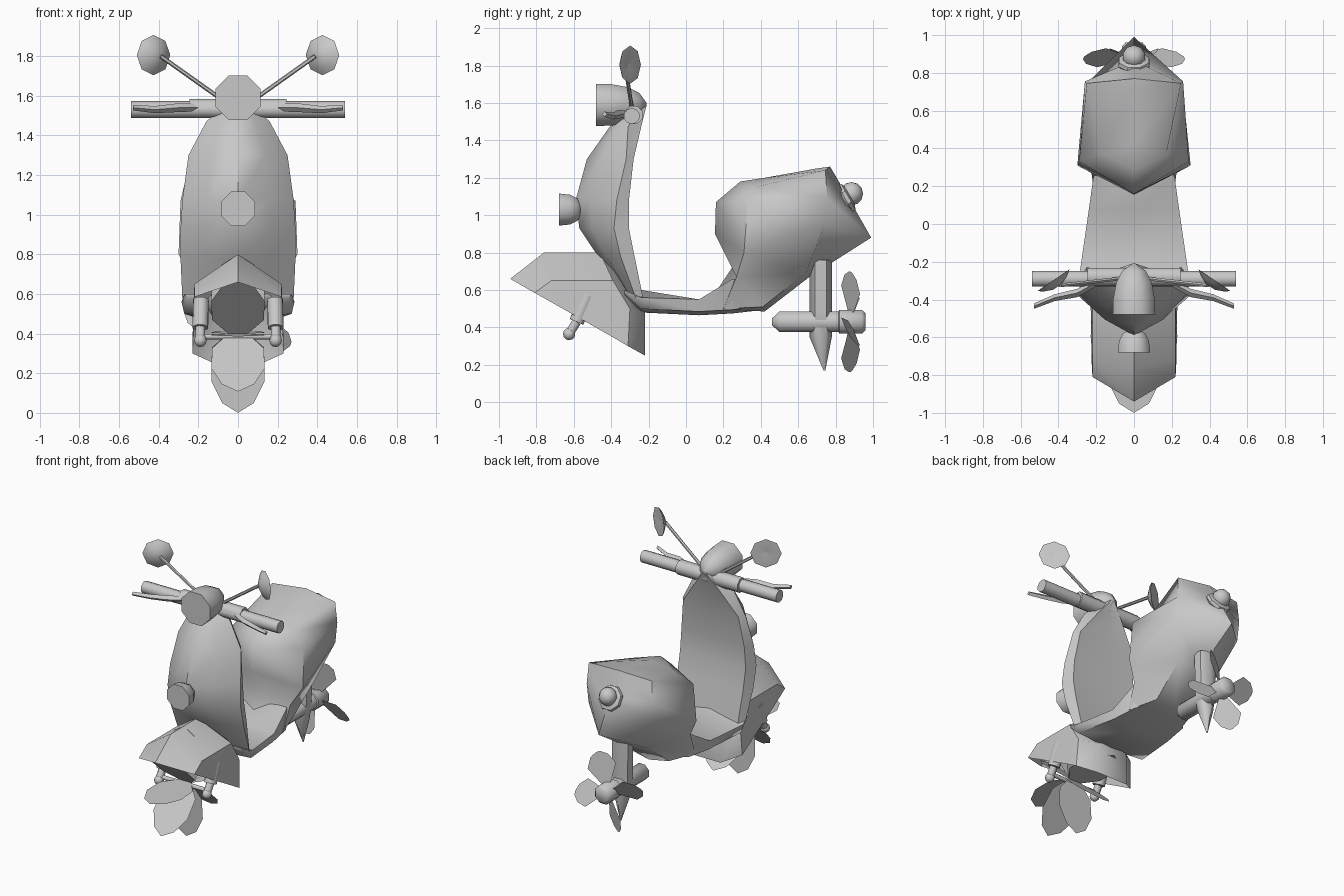
import bpy, bmesh, math
from mathutils import Vector, Matrix

if "Cube" in bpy.data.objects:
    bpy.data.objects.remove(bpy.data.objects["Cube"])

grey = bpy.data.materials.new("plain grey")
grey.diffuse_color = (0.58, 0.58, 0.58, 1)
grey.use_nodes = True
grey.node_tree.nodes["Principled BSDF"].inputs["Base Color"].default_value = grey.diffuse_color


def finish(name, bm, angle=40):
    bmesh.ops.remove_doubles(bm, verts=bm.verts, dist=0.0005)
    bmesh.ops.recalc_face_normals(bm, faces=bm.faces)
    me = bpy.data.meshes.new(name)
    bm.to_mesh(me)
    bm.free()
    me.materials.append(grey)
    ob = bpy.data.objects.new(name, me)
    bpy.context.collection.objects.link(ob)
    bpy.ops.object.select_all(action='DESELECT')
    ob.select_set(True)
    bpy.context.view_layer.objects.active = ob
    bpy.ops.object.shade_smooth_by_angle(angle=math.radians(angle))
    return ob


def loft(name, sections, closed=True, caps=(True, True), angle=40):
    """Skin a list of equal-length point sections."""
    bm = bmesh.new()
    rows = [[bm.verts.new(p) for p in s] for s in sections]
    n = len(rows[0])
    for a, b in zip(rows, rows[1:]):
        for i in range(n if closed else n - 1):
            j = (i + 1) % n
            bm.faces.new((a[i], a[j], b[j], b[i]))
    if caps[0]:
        bm.faces.new(rows[0])
    if caps[1]:
        bm.faces.new(rows[-1])
    return finish(name, bm, angle)


def ring(half):
    """Mirror a half section whose ends lie on x = 0."""
    return list(half) + [(-x, y, z) for x, y, z in half[-2:0:-1]]


def lathe(name, start, direction, profile, sides=8, angle=40, turn=0.5):
    """Revolve (distance, radius) pairs about an axis."""
    q = Vector(direction).to_track_quat('Z', 'Y')
    secs = []
    for d, r in profile:
        secs.append([Vector(start) + q @ Vector((r * math.cos(t), r * math.sin(t), d))
                     for t in (2 * math.pi * (i + turn) / sides for i in range(sides))])
    return loft(name, secs, angle=angle)


def rod(name, a, b, r, sides=8):
    v = Vector(b) - Vector(a)
    return lathe(name, a, v, [(0, r), (v.length, r)], sides, 50)


def ball(name, c, r):
    bm = bmesh.new()
    bmesh.ops.create_uvsphere(bm, u_segments=10, v_segments=6, radius=r,
                              matrix=Matrix.Translation(c))
    return finish(name, bm, 60)


def blade(name, outline, matrix):
    """Flat petal: outline of (half width, radius), base first, tip last."""
    pts = [(w, 0, r) for w, r in outline] + [(-w, 0, r) for w, r in outline[-2::-1]]
    bm = bmesh.new()
    bm.faces.new([bm.verts.new(matrix @ Vector(p)) for p in pts])
    return finish(name, bm)


# Leg shield: height, ridge y, side x, side y, rear edge x, rear edge y
shield = []
for z, f, x, y, rx, ry in [(0.56, -0.31, 0.28, -0.27, 0.25, -0.23),
                           (0.78, -0.47, 0.29, -0.35, 0.26, -0.275),
                           (0.93, -0.57, 0.29, -0.385, 0.26, -0.305),
                           (1.08, -0.59, 0.28, -0.37, 0.25, -0.305),
                           (1.30, -0.53, 0.25, -0.32, 0.22, -0.28),
                           (1.47, -0.41, 0.16, -0.31, 0.10, -0.24),
                           (1.59, -0.30, 0.03, -0.26, 0.008, -0.21)]:
    shield.append(ring([(0, f, z), (x * 0.55, f * 0.62 + y * 0.38, z), (x, y, z),
                        (rx, ry, z), (0, ry - 0.01, z)]))
loft("leg_shield", shield, angle=52)

# Floor board: y, half width, top centre, top edge, bottom
floor = []
for y, x, tc, te, b in [(-0.33, 0.27, 0.60, 0.60, 0.56), (-0.24, 0.285, 0.60, 0.56, 0.48),
                        (0.07, 0.24, 0.55, 0.55, 0.465), (0.25, 0.215, 0.66, 0.66, 0.475),
                        (0.38, 0.12, 0.64, 0.60, 0.49)]:
    floor.append(ring([(0, y, tc), (x, y, te), (x * 0.95, y, b + 0.02), (0, y, b)]))
loft("floor_board", floor, angle=60)

# Rear body and seat, rings from the seat spine down to the belly
body = [[(0, 0.29, 1.18), (0, 0.42, 1.20), (0, 0.70, 1.25), (0, 0.77, 1.26)],
        [(0, 0.29, 1.18), (0.17, 0.37, 1.15), (0.25, 0.745, 1.24), (0, 0.77, 1.26)],
        [(0, 0.16, 1.07), (0.29, 0.33, 1.07), (0.26, 0.755, 1.09), (0, 0.865, 1.10)],
        [(0, 0.155, 0.90), (0.30, 0.31, 0.80), (0.255, 0.74, 0.95), (0, 0.99, 0.88)],
        [(0, 0.26, 0.74), (0.225, 0.27, 0.67), (0.16, 0.64, 0.69), (0, 0.66, 0.67)],
        [(0, 0.12, 0.53), (0.215, 0.20, 0.50), (0.15, 0.41, 0.51), (0, 0.42, 0.485)]]
loft("rear_body", [ring(h) for h in body], caps=(False, True), angle=58)

# Front fender: open shell of hem, shoulder and ridge, narrowing at the back
fender = []
for hem, sh, rid in [((0.22, -0.81, 0.585), (0.22, -0.81, 0.585), (0, -0.94, 0.66)),
                     ((0.225, -0.72, 0.535), (0.22, -0.72, 0.65), (0, -0.76, 0.80)),
                     ((0.23, -0.39, 0.347), (0.22, -0.39, 0.65), (0, -0.46, 0.80)),
                     ((0.23, -0.31, 0.30), (0.22, -0.30, 0.50), (0, -0.32, 0.70)),
                     ((0.12, -0.22, 0.25), (0.12, -0.22, 0.47), (0, -0.22, 0.52))]:
    m = lambda p: (-p[0], p[1], p[2])
    fender.append([hem, sh, rid, m(sh), m(hem)])
loft("front_fender", fender, closed=False, caps=(False, True), angle=42)

# Front paddle wheel of eight petals on a cross axle
petal = [(0.05, 0.0), (0.13, 0.10), (0.135, 0.24), (0.08, 0.35), (0, 0.40)]
for k in range(8):
    a = math.radians(182 + 45 * k)
    blade("paddle_blade", petal, Matrix.Translation((0, -0.6, 0.4)) @
          Matrix.Rotation(a - math.pi / 2, 4, 'X'))
rod("paddle_axle", (-0.18, -0.61, 0.385), (0.18, -0.61, 0.385), 0.015)

# Headlight and lower lamp
lathe("headlight", (0, -0.48, 1.59), (0, 1, 0),
      [(0, 0.122), (0.08, 0.12), (0.17, 0.102), (0.23, 0.07), (0.27, 0.01)], angle=50)
lathe("front_lamp", (0, -0.68, 1.03), (0, 1, 0),
      [(0, 0.093), (0.06, 0.086), (0.10, 0.065), (0.125, 0.02)], angle=50)

# Handlebar
rod("handlebar", (-0.54, -0.29, 1.53), (0.54, -0.29, 1.53), 0.043, 10)
rod("handlebar_clamp", (-0.245, -0.28, 1.535), (0.245, -0.28, 1.535), 0.052)

for s in (-1, 1):
    # Brake lever as a tapered strip
    lever = []
    for x, y, z, w in [(0.2, -0.31, 1.54, 0.02), (0.30, -0.365, 1.54, 0.022),
                       (0.42, -0.39, 1.53, 0.018), (0.53, -0.435, 1.54, 0.014)]:
        lever.append([(s * x, y - w, z), (s * x, y, z + w), (s * x, y + w, z), (s * x, y, z - w)])
    loft("brake_lever", lever)
    # Mirror on a thin stem, dished towards the rider
    rod("mirror_stem", (s * 0.08, -0.29, 1.58), (s * 0.39, -0.325, 1.80), 0.011, 6)
    lathe("mirror", (s * 0.415, -0.315, 1.805), (s * 0.56, 0.83, 0),
          [(-0.02, 0.03), (0.0, 0.075), (0.02, 0.102), (0.021, 0.095), (0.005, 0.002)], turn=0)
    # Fork leg with a ball foot
    top, mid, foot = (s * 0.187, -0.525, 0.57), (s * 0.19, -0.585, 0.43), (s * 0.19, -0.625, 0.365)
    rod("fork_leg", top, mid, 0.042)
    rod("fork_foot", mid, foot, 0.026)
    ball("fork_ball", foot, 0.033)

# Tail lamp
aim = Vector((0, 0.87, 0.49))
lathe("tail_lamp_rim", (0, 0.85, 1.09), aim, [(-0.04, 0.06), (0.0, 0.09), (0.02, 0.085), (0.03, 0.06)])
ball("tail_lamp", (0, 0.885, 1.115), 0.062)

# Drive leg ending in a pointed skeg
leg = []
for y0, y1, w, z in [(0.66, 0.78, 0.065, 0.76), (0.66, 0.78, 0.06, 0.48),
                     (0.66, 0.78, 0.045, 0.35), (0.735, 0.745, 0.003, 0.17)]:
    d = (y1 - y0) * 0.25
    leg.append(ring([(0, y0, z), (w, y0 + d, z), (w, y1 - d, z), (0, y1, z)]))
loft("drive_leg", leg, angle=60)

# Motor pod and propeller hub
lathe("motor_pod", (0, 0.46, 0.43), (0, 1, 0),
      [(0, 0.02), (0.04, 0.06), (0.34, 0.06), (0.36, 0.06), (0.37, 0.045)], angle=50)
lathe("propeller_hub", (0, 0.81, 0.43), (0, 1, 0),
      [(0, 0.05), (0.01, 0.069), (0.13, 0.069), (0.15, 0.05)], angle=60)

# Rear propeller of four pitched blades
prop = [(0.025, 0.05), (0.095, 0.18), (0.06, 0.25), (0.015, 0.278), (0, 0.28)]
for k in range(4):
    blade("propeller_blade", prop, Matrix.Translation((0, 0.88, 0.43)) @
          Matrix.Rotation(math.radians(17 + 90 * k), 4, 'Y') @
          Matrix.Rotation(math.radians(32), 4, 'Z'))
